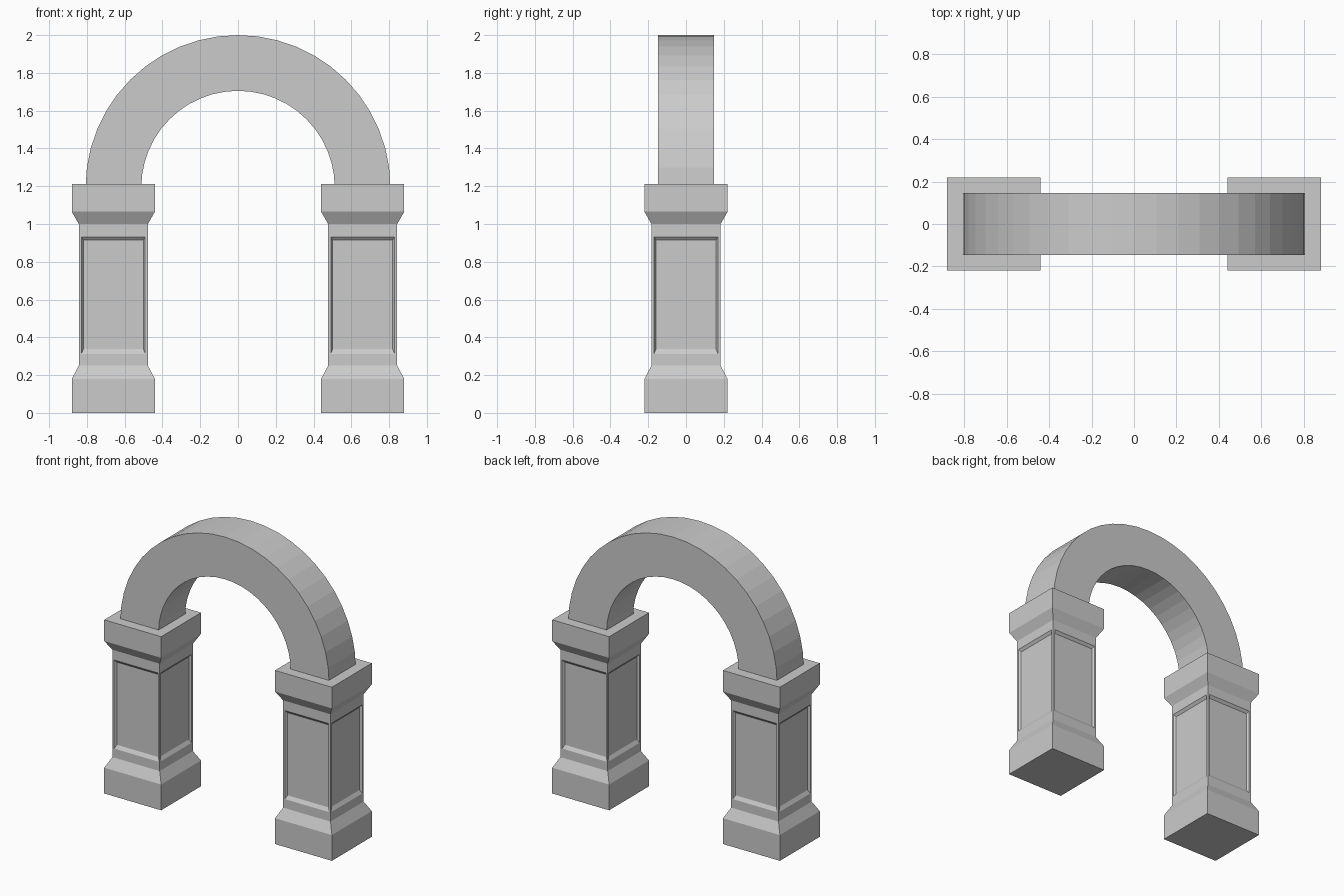
import bpy, bmesh, math

if "Cube" in bpy.data.objects:
    bpy.data.objects.remove(bpy.data.objects["Cube"])

PILLAR_X = 0.66


def make_object(name, bm):
    bmesh.ops.recalc_face_normals(bm, faces=bm.faces)
    mesh = bpy.data.meshes.new(name)
    bm.to_mesh(mesh)
    bm.free()
    obj = bpy.data.objects.new(name, mesh)
    bpy.context.collection.objects.link(obj)
    return obj


def bridge(bm, a, b):
    n = len(a)
    return [bm.faces.new((a[i], a[(i + 1) % n], b[(i + 1) % n], b[i])) for i in range(n)]


# Square pillar: plinth, sloped shoulder, shaft, sloped neck, cap
bm = bmesh.new()
levels = [(0.22, 0), (0.22, 0.18), (0.183, 0.25), (0.183, 1.0), (0.22, 1.065), (0.22, 1.213)]
rings = [[bm.verts.new((PILLAR_X + sx * h, sy * h, z))
          for sx, sy in ((-1, -1), (1, -1), (1, 1), (-1, 1))] for h, z in levels]
sides = [bridge(bm, a, b) for a, b in zip(rings, rings[1:])]
bm.faces.new(rings[0][::-1])
bm.faces.new(rings[-1])
bm.normal_update()

# Recessed panels on all four shaft faces
shaft = sides[2]
for width, depth, low, high in ((0.02, 0, 0.313, 0.932), (0.014, -0.015, 0.337, 0.914)):
    bmesh.ops.inset_individual(bm, faces=shaft, thickness=width, depth=depth)
    for v in {v for f in shaft for v in f.verts}:
        v.co.z = low if v.co.z < 0.6 else high
pillars = make_object("pillars", bm)
pillars.modifiers.new("Mirror", 'MIRROR')

# Half-round arch with a rectangular section
bm = bmesh.new()
SEGMENTS, CENTRE_Z, INNER, OUTER, HALF = 24, 1.193, 0.512, 0.807, 0.147
sections = []
for i in range(SEGMENTS + 1):
    a = math.pi * i / SEGMENTS
    sections.append([bm.verts.new((r * math.cos(a), y, CENTRE_Z + r * math.sin(a)))
                     for r, y in ((INNER, -HALF), (OUTER, -HALF), (OUTER, HALF), (INNER, HALF))])
for a, b in zip(sections, sections[1:]):
    bridge(bm, a, b)
bm.faces.new(sections[0])
bm.faces.new(sections[-1])
make_object("arch", bm)
